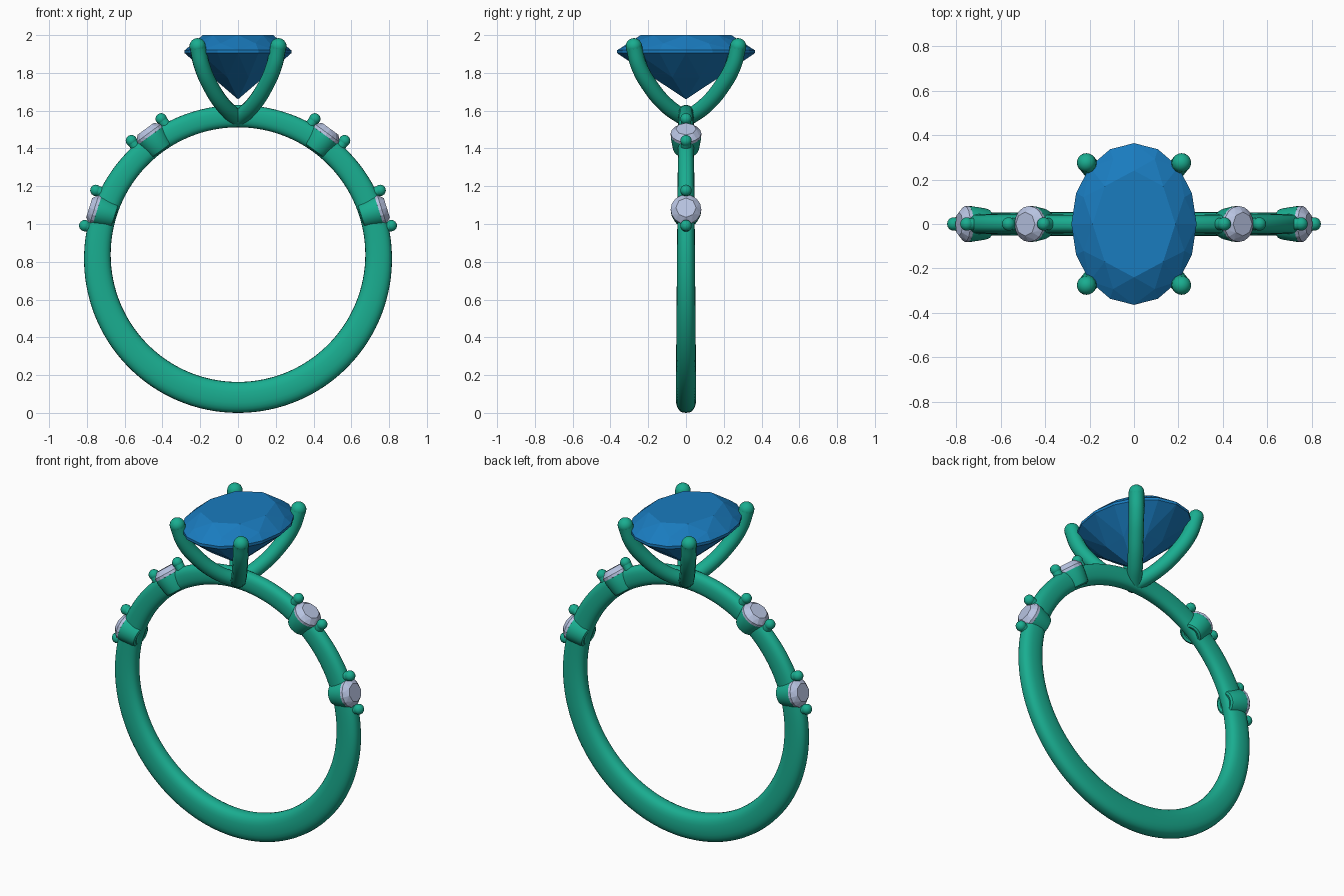
import bpy, bmesh
from math import sin, cos, pi, radians, copysign
from mathutils import Matrix, Vector

if "Cube" in bpy.data.objects:
    bpy.data.objects.remove(bpy.data.objects["Cube"])


def material(name, color):
    m = bpy.data.materials.new(name)
    m.diffuse_color = (*color, 1)
    m.use_nodes = True
    m.node_tree.nodes["Principled BSDF"].inputs["Base Color"].default_value = m.diffuse_color
    return m


METAL = material("green_metal", (0.01, 0.42, 0.28))
BLUE = material("blue_gem", (0.01, 0.20, 0.52))
PALE = material("pale_gem", (0.48, 0.55, 0.76))


def finish(name, bm, mat, smooth=True):
    bmesh.ops.recalc_face_normals(bm, faces=bm.faces)
    me = bpy.data.meshes.new(name)
    bm.to_mesh(me)
    bm.free()
    me.materials.append(mat)
    ob = bpy.data.objects.new(name, me)
    bpy.context.collection.objects.link(ob)
    if smooth:
        bpy.context.view_layer.objects.active = ob
        ob.select_set(True)
        bpy.ops.object.shade_smooth_by_angle(angle=radians(40))
        ob.select_set(False)
    return ob


def loft(name, rings, mat, closed=False):
    """Skin a list of rings; closed joins last to first, otherwise caps the ends."""
    bm = bmesh.new()
    vs = [[bm.verts.new(p) for p in r] for r in rings]
    n = len(vs[0])
    for i in range(len(vs) if closed else len(vs) - 1):
        a, b = vs[i], vs[(i + 1) % len(vs)]
        for j in range(n):
            k = (j + 1) % n
            bm.faces.new((a[j], a[k], b[k], b[j]))
    if not closed:
        bm.faces.new(vs[0])
        bm.faces.new(vs[-1])
    return finish(name, bm, mat)


def gem(name, rx, ry, crown, depth, mat, matrix):
    """Faceted brilliant cut: table, crown, girdle, pavilion, culet."""
    bm = bmesh.new()
    layers = [(8, 0.66, crown, 0), (8, 0.87, crown * 0.5, 0.5), (16, 1, 0.008, 0),
              (16, 1, -0.008, 0), (8, 0.52, -depth * 0.54, 0.5), (1, 0, -depth, 0)]
    for n, r, z, off in layers:
        for k in range(n):
            a = 2 * pi * (k + off) / n
            bm.verts.new((rx * r * cos(a), ry * r * sin(a), z))
    bmesh.ops.convex_hull(bm, input=bm.verts)
    bmesh.ops.transform(bm, matrix=matrix, verts=bm.verts)
    return finish(name, bm, mat, smooth=False)


def ball(name, loc, r):
    bm = bmesh.new()
    bmesh.ops.create_uvsphere(bm, u_segments=20, v_segments=12, radius=r,
                              matrix=Matrix.Translation(loc))
    return finish(name, bm, METAL)


# Band: rounded section, thicker and wider at the bottom
rings = []
for i in range(128):
    t = 2 * pi * i / 128
    d = Vector((cos(t), 0, sin(t)))
    k = (1 - sin(t)) / 2
    half_t, half_w = 0.059 + 0.023 * k, 0.041 + 0.013 * k
    ring = []
    for j in range(24):
        a = 2 * pi * j / 24
        c, s = [copysign(abs(v) ** 0.8, v) for v in (cos(a), sin(a))]
        ring.append(Vector((0, half_w * s, 0.838)) + d * (0.674 + half_t * (1 + c)))
    rings.append(ring)
loft("band", rings, METAL, closed=True)

# Centre oval gem
gem("centre_gem", 0.282, 0.364, 0.088, 0.252, BLUE, Matrix.Translation((0, 0, 1.912)))

# Four curved prongs, meeting at the top of the band
path = [(0.0, 0.0, 1.555), (0.075, 0.10, 1.625), (0.145, 0.19, 1.73),
        (0.192, 0.25, 1.84), (0.214, 0.276, 1.94)]
for sx in (-1, 1):
    for sy in (-1, 1):
        cu = bpy.data.curves.new("prong_path", "CURVE")
        cu.dimensions = "3D"
        cu.bevel_depth = 0.043
        cu.bevel_resolution = 4
        cu.resolution_u = 8
        cu.use_fill_caps = True
        sp = cu.splines.new("BEZIER")
        sp.bezier_points.add(len(path) - 1)
        for bp, (x, y, z) in zip(sp.bezier_points, path):
            bp.co = (sx * x, sy * y, z)
            bp.handle_left_type = bp.handle_right_type = "AUTO"
        cu.materials.append(METAL)
        bpy.context.collection.objects.link(bpy.data.objects.new("prong", cu))
        ball("prong_tip", (sx * 0.214, sy * 0.276, 1.941), 0.043)
ball("prong_base", (0, 0, 1.555), 0.043)

# Side stones: hollow setting, small gem and two bead prongs, four times
setting = [(0.030, 0.705), (0.038, 0.685), (0.052, 0.679), (0.064, 0.685),
           (0.070, 0.70), (0.080, 0.765), (0.080, 0.782), (0.070, 0.782), (0.030, 0.73)]
for angle in (17.5, 53.7, 126.3, 162.5):
    frame = Matrix.Translation((0, 0, 0.838)) @ Matrix.Rotation(radians(90 - angle), 4, "Y")
    loft("side_setting", [[frame @ Vector((r * cos(2 * pi * j / 32), r * sin(2 * pi * j / 32), h))
                           for j in range(32)] for r, h in setting], METAL, closed=True)
    gem("side_gem", 0.081, 0.081, 0.036, 0.06, PALE,
        frame @ Matrix.Translation((0, 0, 0.79)))
    for s in (-1, 1):
        ball("bead_prong", frame @ Vector((s * 0.098, 0, 0.82)), 0.03)
        loft("bead_post", [[frame @ Vector((s * 0.098 + 0.027 * cos(pi * j / 8),
                                            0.027 * sin(pi * j / 8), h))
                            for j in range(16)] for h in (0.74, 0.82)], METAL)
